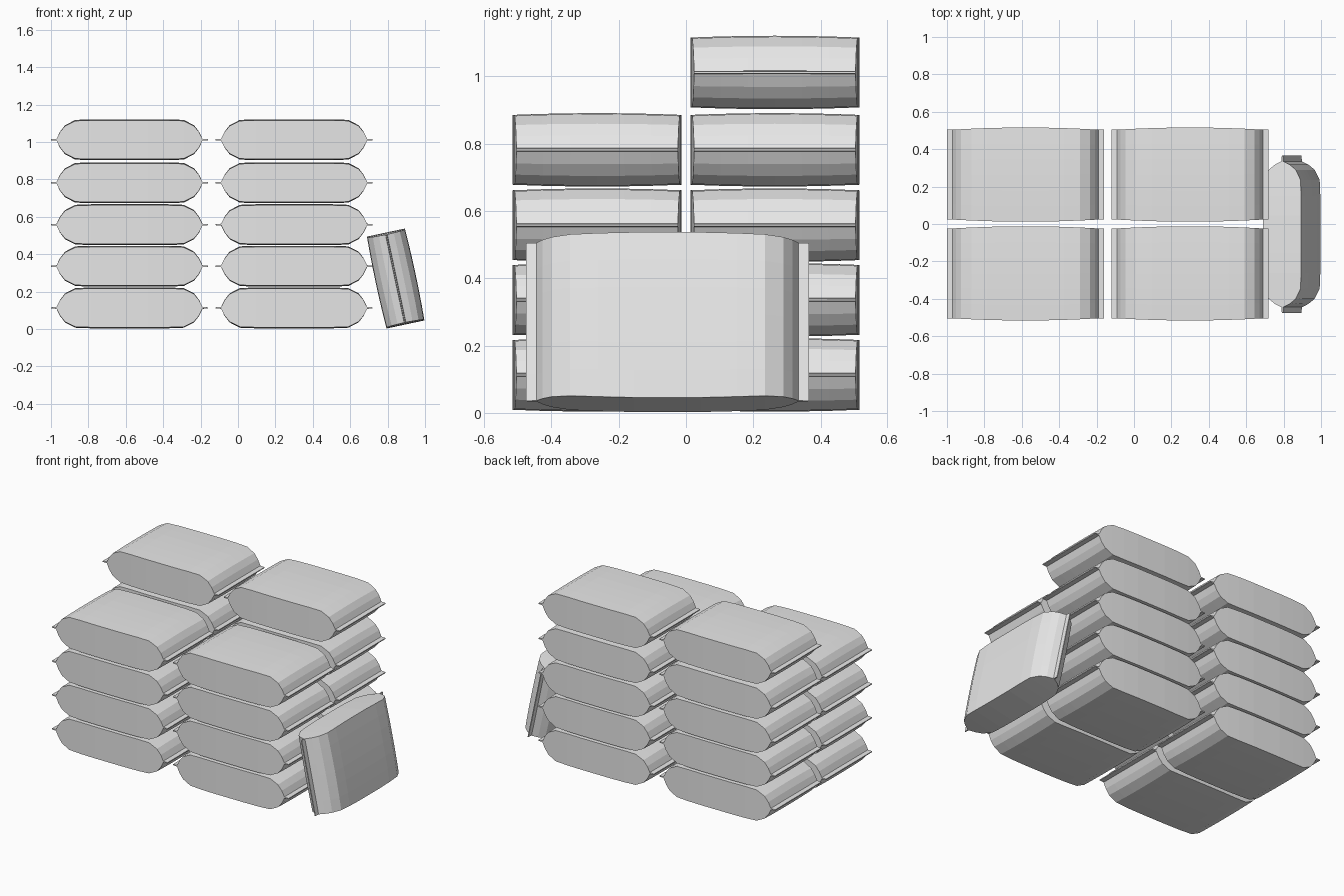
import bpy
import bmesh
from math import radians
from mathutils import Matrix, Vector

cube = bpy.data.objects.get("Cube")
if cube:
    bpy.data.objects.remove(cube, do_unlink=True)

# Plain grey sacking
grey = bpy.data.materials.new("light_grey")
grey.use_nodes = True
colour = (0.8, 0.8, 0.8, 1)
grey.diffuse_color = colour
grey.node_tree.nodes["Principled BSDF"].inputs["Base Color"].default_value = colour

# Half of the bag outline: flat top, rounded shoulder, thin sealed fin
HALF = [(0.1, 0.107), (0.206, 0.107), (0.29, 0.104), (0.345, 0.076),
        (0.372, 0.042), (0.39, 0.005), (0.42, 0.003)]
OUTLINE = [(-x, z) for x, z in reversed(HALF)] + HALF
STEPS = 6


def make_bag_mesh():
    """Loft the outline along y, swelling in the middle, and close both ends."""
    bm = bmesh.new()
    rows = []
    for i in range(STEPS + 1):
        t = 2 * i / STEPS - 1
        swell = 1.02 - 0.05 * t * t
        top, bottom = [], []
        for x, z in OUTLINE:
            bow = 0.012 * max(0, 1 - (x / 0.39) ** 2)
            y = t * (0.24 + bow)
            top.append(bm.verts.new((x, y, z * swell)))
            bottom.append(bm.verts.new((x, y, -z * swell)))
        rows.append((top, bottom))

    n = len(OUTLINE)
    for (t0, b0), (t1, b1) in zip(rows, rows[1:]):
        for j in range(n - 1):
            bm.faces.new((t0[j], t0[j + 1], t1[j + 1], t1[j]))
            bm.faces.new((b0[j], b1[j], b1[j + 1], b0[j + 1]))
        for j in (0, n - 1):
            bm.faces.new((t0[j], t1[j], b1[j], b0[j]))
    for top, bottom in (rows[0], rows[-1]):
        for j in range(n - 1):
            bm.faces.new((top[j], bottom[j], bottom[j + 1], top[j + 1]))

    bmesh.ops.recalc_face_normals(bm, faces=bm.faces)
    mesh = bpy.data.meshes.new("bag")
    bm.to_mesh(mesh)
    bm.free()
    mesh.materials.append(grey)
    return mesh


bag_mesh = make_bag_mesh()


def add_bag(name, matrix):
    bag = bpy.data.objects.new(name, bag_mesh)
    bag.matrix_world = matrix
    bpy.context.collection.objects.link(bag)


# Stacked bags: the back row is one layer taller
LAYERS = [0.113, 0.336, 0.558, 0.782, 1.012]
for side, x in (("right", -0.58), ("left", 0.30)):
    for row, y, count in (("front", -0.264, 4), ("back", 0.264, 5)):
        for i, z in enumerate(LAYERS[:count]):
            add_bag(f"{row}_{side}_bag_{i + 1}", Matrix.Translation((x, y, z)))

# Bag standing on its end, leaning against the stack
stand = Matrix(((0, 0, 1), (1, 0, 0), (0, 1, 0))).to_4x4()
lean = Matrix.Rotation(radians(-12), 4, "Y")
add_bag("leaning_bag", Matrix.Translation(Vector((0.843, -0.055, 0.27))) @ lean @ stand)
